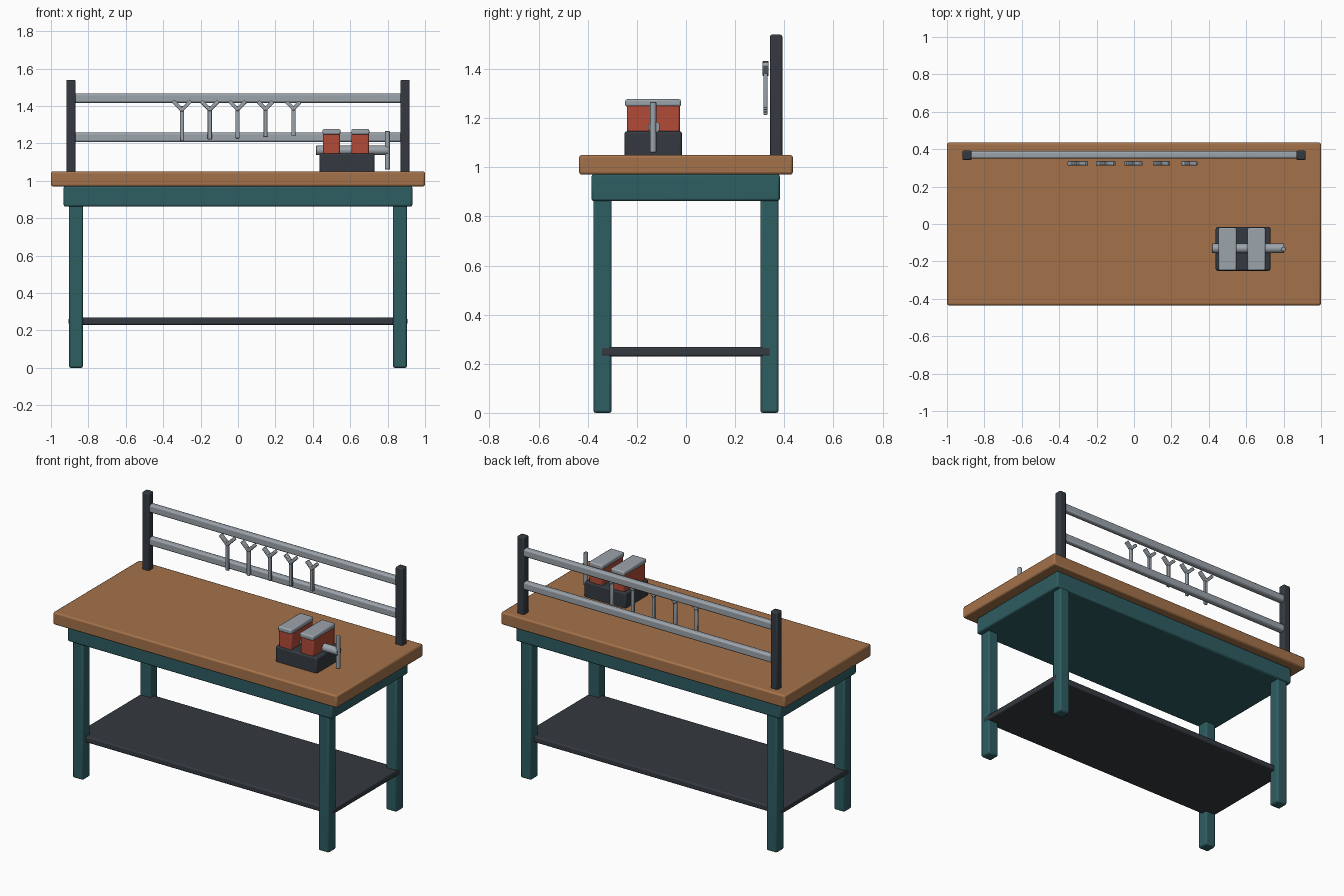
import bpy
from math import radians, pi
from mathutils import Matrix, Vector

default = bpy.data.objects.get("Cube")
if default:
    bpy.data.objects.remove(default, do_unlink=True)


def material(name, color):
    m = bpy.data.materials.new(name)
    m.use_nodes = True
    rgba = (*color, 1)
    m.diffuse_color = rgba
    m.node_tree.nodes["Principled BSDF"].inputs["Base Color"].default_value = rgba
    return m


wood = material("warm wood", (0.37, 0.17, 0.07))
teal = material("teal paint", (0.027, 0.11, 0.12))
dark = material("dark metal", (0.035, 0.042, 0.052))
red = material("red paint", (0.45, 0.07, 0.04))
steel = material("steel", (0.33, 0.37, 0.41))


def finish(name, mat, bevel):
    ob = bpy.context.object
    ob.name = name
    ob.data.materials.append(mat)
    if bevel:
        mod = ob.modifiers.new("soft_edges", "BEVEL")
        mod.width = bevel
        mod.segments = 2
        mod.limit_method = "ANGLE"
    bpy.ops.object.shade_smooth_by_angle(angle=radians(35))
    return ob


def box(name, mat, x, y, z, bevel=0.008):
    """Bevelled box from (min, max) ranges on each axis."""
    bpy.ops.mesh.primitive_cube_add(size=1)
    size = [b - a for a, b in (x, y, z)]
    mid = [(a + b) / 2 for a, b in (x, y, z)]
    bpy.context.object.data.transform(
        Matrix.Translation(mid) @ Matrix.Diagonal((*size, 1)))
    return finish(name, mat, bevel)


def rod(name, mat, start, end, radius, sides=16, bevel=0.003):
    a, b = Vector(start), Vector(end)
    bpy.ops.mesh.primitive_cylinder_add(vertices=sides, radius=radius, depth=(b - a).length)
    turn = (b - a).to_track_quat("Z", "Y").to_matrix().to_4x4()
    bpy.context.object.data.transform(Matrix.Translation((a + b) / 2) @ turn)
    return finish(name, mat, bevel)


def around(c, half):
    return (c - half, c + half)


# Table: top, apron, legs and lower shelf
box("table_top", wood, (-1, 1), (-0.435, 0.435), (0.97, 1.05), 0.01)
box("apron", teal, (-0.932, 0.932), (-0.385, 0.382), (0.862, 0.972), 0.01)
for sx, side in ((-1, "right"), (1, "left")):
    for sy, end in ((-1, "front"), (1, "back")):
        box(f"{end}_{side}_leg", teal, around(0.866 * sx, 0.0375),
            around(0.34 * sy, 0.0375), (0, 0.87), 0.01)
box("lower_shelf", dark, (-0.905, 0.905), (-0.347, 0.345), (0.23, 0.268))

# Tool rack: posts and rails
for sx, side in ((-1, "right"), (1, "left")):
    box(f"{side}_rack_post", dark, around(0.893 * sx, 0.025), around(0.367, 0.025), (1.04, 1.54))
for z, level in ((1.232, "lower"), (1.442, "upper")):
    box(f"{level}_rack_rail", steel, (-0.88, 0.88), around(0.37, 0.02), around(z, 0.025), 0.01)

# Hanging wrenches, each a little smaller than the last
for i in range(5):
    x, y = -0.3 + 0.149 * i, 0.324
    reach = 0.042 - 0.003 * i
    box(f"wrench_handle_{i + 1}", steel, around(x, 0.011), around(y, 0.008),
        (1.213 + 0.007 * i, 1.4), 0.004)
    for sx, side in ((-1, "right"), (1, "left")):
        jaw = box(f"wrench_{side}_jaw_{i + 1}", steel, around(0, 0.01),
                  around(0, 0.012), around(0, 0.037 - 0.002 * i), 0.004)
        jaw.location = (x + sx * reach * 0.55, y, 1.402)
        jaw.rotation_euler.y = sx * pi / 4

# Vise: base, two capped jaws, screw and turning bar
box("vise_base", dark, (0.437, 0.73), around(-0.133, 0.117), (1.04, 1.147), 0.01)
for x, side in ((0.5, "right"), (0.654, "left")):
    box(f"vise_{side}_jaw", red, around(x, 0.046), around(-0.133, 0.108), (1.14, 1.255))
    box(f"vise_{side}_jaw_cap", steel, around(x, 0.048), around(-0.134, 0.114), (1.247, 1.277))
rod("vise_screw", steel, (0.417, -0.13, 1.163), (0.803, -0.13, 1.163), 0.025)
rod("vise_turning_bar", steel, (0.799, -0.134, 1.06), (0.799, -0.134, 1.266), 0.013)
